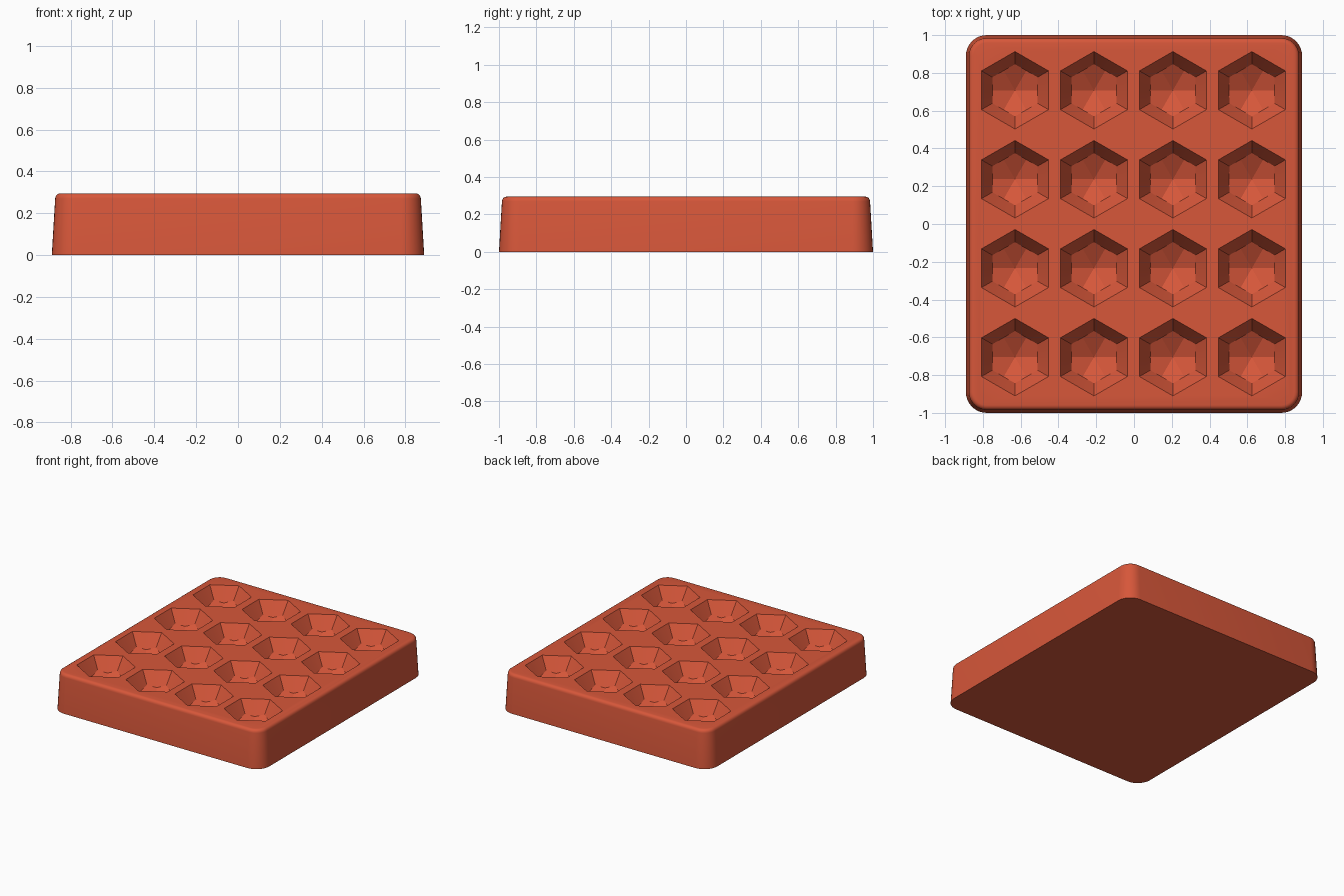
import bpy, bmesh
from math import sin, cos, pi, radians

if "Cube" in bpy.data.objects:
    bpy.data.objects.remove(bpy.data.objects["Cube"])

HEIGHT = 0.295

red = bpy.data.materials.new("brick red")
red.use_nodes = True
red.diffuse_color = (0.68, 0.095, 0.042, 1)
red.node_tree.nodes["Principled BSDF"].inputs["Base Color"].default_value = red.diffuse_color


def bridge(bm, low, high):
    n = len(low)
    for i in range(n):
        j = (i + 1) % n
        bm.faces.new((low[i], low[j], high[j], high[i]))


def rounded_ring(bm, inset, z, steps=8):
    """Rounded rectangle, shrunk by inset, at height z."""
    ring, radius = [], 0.11
    for quarter, (sx, sy) in enumerate(((1, 1), (-1, 1), (-1, -1), (1, -1))):
        for k in range(steps + 1):
            a = (quarter + k / steps) * pi / 2
            ring.append(bm.verts.new((sx * (0.89 - radius) + (radius - inset) * cos(a),
                                      sy * (1 - radius) + (radius - inset) * sin(a), z)))
    return ring


def finish(bm, name):
    bmesh.ops.recalc_face_normals(bm, faces=bm.faces)
    mesh = bpy.data.meshes.new(name)
    bm.to_mesh(mesh)
    bm.free()
    mesh.materials.append(red)
    obj = bpy.data.objects.new(name, mesh)
    bpy.context.collection.objects.link(obj)
    return obj


# Block with drafted sides and a rolled top edge
bm = bmesh.new()
edge = 0.025
profile = [(0, 0)] + [(0.016 + edge * (1 - cos(a)), HEIGHT - edge + edge * sin(a))
                      for a in (k * pi / 8 for k in range(5))]
rings = [rounded_ring(bm, inset, z) for inset, z in profile]
for low, high in zip(rings, rings[1:]):
    bridge(bm, low, high)
bm.faces.new(rings[0])
bm.faces.new(rings[-1])
tray = finish(bm, "mould_tray")


# Faceted gem pits: hexagonal rim, sloping wall, kite facets meeting at a point
def add_gem(bm, x, y):
    def ring(radius, z, mid_radius=None, mid_z=None):
        out = []
        for k in range(12):
            a = radians(30 * k + 30)
            r = radius if k % 2 == 0 else (mid_radius or radius * cos(pi / 6))
            out.append(bm.verts.new((x + r * cos(a), y + r * sin(a),
                                     HEIGHT + (z if k % 2 == 0 else (mid_z or z)))))
        return out
    top = ring(0.205, 0.05)
    rim = ring(0.205, 0.0)
    waist = ring(0.138, -0.09, 0.12, -0.11)
    tip = bm.verts.new((x, y, HEIGHT - 0.17))
    bm.faces.new(top)
    bridge(bm, rim, top)
    bridge(bm, waist, rim)
    for k in range(0, 12, 2):
        bm.faces.new((tip, waist[k - 1], waist[k], waist[k + 1]))


bm = bmesh.new()
for col in range(4):
    for row in range(4):
        add_gem(bm, -0.63 + 0.418 * col, -0.705 + 0.471 * row)
cutter = finish(bm, "gem_cutter")
cutter.hide_render = True

cut = tray.modifiers.new("pits", "BOOLEAN")
cut.operation, cut.solver, cut.object = "DIFFERENCE", "EXACT", cutter
bpy.context.view_layer.objects.active = tray
tray.select_set(True)
bpy.ops.object.modifier_apply(modifier=cut.name)
bpy.data.objects.remove(cutter)
bpy.ops.object.shade_smooth_by_angle(angle=radians(25))
